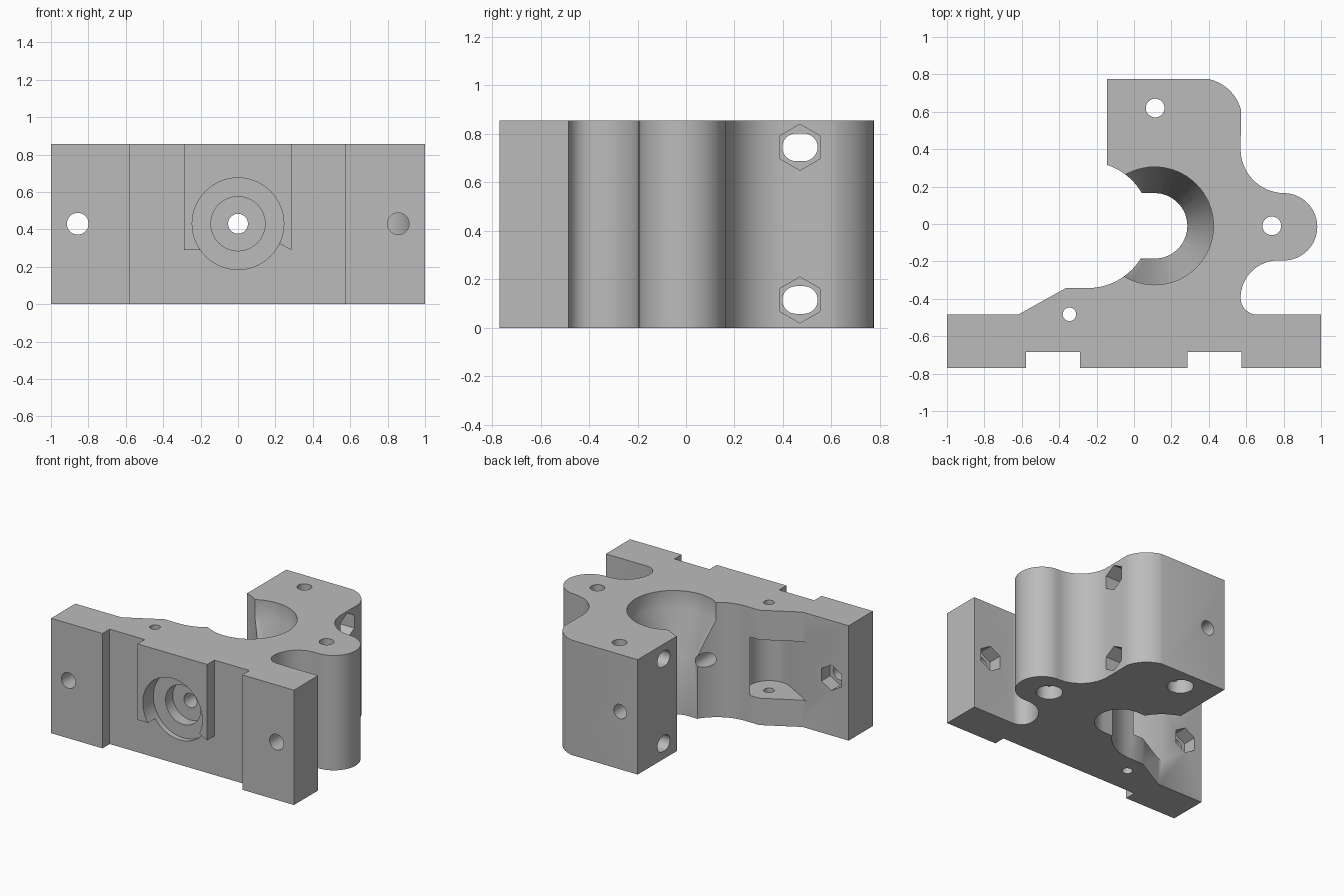
import bpy, bmesh
from math import cos, sin, radians

if "Cube" in bpy.data.objects:
    bpy.data.objects.remove(bpy.data.objects["Cube"], do_unlink=True)

H = 0.855
MID = 0.43


def arc(cx, cy, r, a0, a1, n=16):
    """Points on an arc, angles in degrees."""
    return [(cx + r * cos(radians(a0 + (a1 - a0) * i / n)),
             cy + r * sin(radians(a0 + (a1 - a0) * i / n))) for i in range(n + 1)]


def ring(cx, cy, r, n=48, start=90):
    return arc(cx, cy, r, start, start + 360, n)[:-1]


def stadium(cx, cy, r, dx):
    return arc(cx + dx, cy, r, -90, 90) + arc(cx - dx, cy, r, 90, 270)


def solid(name, axis, sections):
    """Loft closed outlines given as (position along axis, points)."""
    place = {"x": lambda u, v, t: (t, u, v),
             "y": lambda u, v, t: (u, t, v),
             "z": lambda u, v, t: (u, v, t)}[axis]
    bm = bmesh.new()
    rows = [[bm.verts.new(place(u, v, t)) for u, v in pts] for t, pts in sections]
    n = len(rows[0])
    for low, high in zip(rows, rows[1:]):
        for i in range(n):
            j = (i + 1) % n
            bm.faces.new((low[i], low[j], high[j], high[i]))
    bm.faces.new(rows[0])
    bm.faces.new(rows[-1])
    bmesh.ops.recalc_face_normals(bm, faces=bm.faces)
    mesh = bpy.data.meshes.new(name)
    bm.to_mesh(mesh)
    bm.free()
    obj = bpy.data.objects.new(name, mesh)
    bpy.context.collection.objects.link(obj)
    return obj


cutters = []


def cut(name, axis, a, b, pts):
    cutters.append(solid(name, axis, [(a, pts), (b, pts)]))


# Bracket body outline: front bar, side lug, rear arm, round opening
outline = [(-1, -0.77), (1, -0.77), (1, -0.485)]
outline += arc(0.66, -0.395, 0.09, 270, 180, 10)
outline += arc(0.77, -0.395, 0.2, 180, 90)[1:]
outline += arc(0.8, -0.015, 0.18, -90, 90, 32)
outline += arc(0.805, 0.4, 0.235, 270, 180)[1:]
outline += arc(0.35, 0.55, 0.23, 15, 77)
outline += [(-0.145, 0.775)]
outline += arc(-0.25, -0.005, 0.338, 72, -90, 40)
outline += [(-0.365, -0.343), (-0.62, -0.485), (-1, -0.485)]
body = solid("bracket_body", "z", [(0, outline), (H, outline)])

# Front relief that leaves a raised central pad
cut("front_relief", "y", -0.9, -0.685,
    [(-0.577, -0.1), (0.575, -0.1), (0.575, 1), (0.285, 1), (0.285, 0.29),
     (0.15, 0.36), (-0.15, 0.29), (-0.288, 0.29), (-0.288, 1), (-0.577, 1)])

# Stepped bore in the pad and the long bolt hole behind it
cut("pad_recess", "y", -0.9, -0.645, ring(0, MID, 0.245, 64))
cut("pad_inner_recess", "y", -0.9, -0.56, ring(0, MID, 0.145))
cut("long_bolt_hole", "y", -0.9, 0.9, ring(0, MID, 0.053, 32))

# Bar holes with hexagonal nut pockets on the back
for side in (-1, 1):
    cut("bar_hole", "y", -0.9, -0.4, ring(side * 0.857, MID, 0.058, 32))
    cut("bar_nut_pocket", "y", -0.59, -0.4, ring(side * 0.857, MID, 0.095, 6))

# Central socket: wide at the top, tapering to an open slot
cutters.append(solid("socket_bore", "z", [
    (0.41, ring(0.11, -0.01, 0.165, 64)),
    (0.72, ring(0.11, -0.01, 0.315, 64)),
    (1, ring(0.11, -0.01, 0.315, 64))]))
cut("socket_slot", "z", -0.1, 1,
    arc(0.11, -0.01, 0.175, -90, 90, 32) + [(-0.2, 0.165), (-0.2, -0.185)])

# Vertical holes, two with counterbores underneath
for x, y in ((0.113, 0.62), (0.737, -0.01)):
    cut("vertical_hole", "z", -0.1, 1, ring(x, y, 0.05, 32))
    cut("bottom_counterbore", "z", -0.1, 0.1, ring(x, y, 0.09, 32))
cut("pin_hole", "z", -0.1, 1, ring(-0.345, -0.483, 0.036, 32))

# Round-ended pocket opening through the sloping face
pocket = arc(-0.345, -0.485, 0.153, -120, 60, 32)
pocket += [(x - 0.87 * 0.5, y + 0.5 * 0.5) for x, y in (pocket[-1], pocket[0])]
cut("slope_pocket", "z", 0.2, 0.635, pocket)

# Clamp slots across the arm with nut pockets
for z in (0.115, 0.745):
    cut("clamp_slot", "x", -0.4, 0.8, stadium(0.47, z, 0.057, 0.016))
    cut("clamp_nut_pocket", "x", 0.44, 0.8, ring(0.47, z, 0.095, 6))

# Apply every cut, then drop the cutters
for c in cutters:
    c.hide_render = True
    mod = body.modifiers.new(c.name, "BOOLEAN")
    mod.operation = "DIFFERENCE"
    mod.solver = "EXACT"
    mod.object = c
bpy.context.view_layer.update()
depsgraph = bpy.context.evaluated_depsgraph_get()
finished = bpy.data.meshes.new_from_object(body.evaluated_get(depsgraph))
body.modifiers.clear()
body.data = finished
for c in cutters:
    bpy.data.objects.remove(c, do_unlink=True)

# Single grey material
grey = bpy.data.materials.new("plain_grey")
grey.use_nodes = True
colour = (0.5, 0.5, 0.5, 1)
grey.diffuse_color = colour
grey.node_tree.nodes["Principled BSDF"].inputs["Base Color"].default_value = colour
body.data.materials.clear()
body.data.materials.append(grey)

# Smooth curved walls, keep edges sharp
bpy.ops.object.select_all(action="DESELECT")
body.select_set(True)
bpy.context.view_layer.objects.active = body
bpy.ops.object.shade_smooth_by_angle(angle=radians(30))
